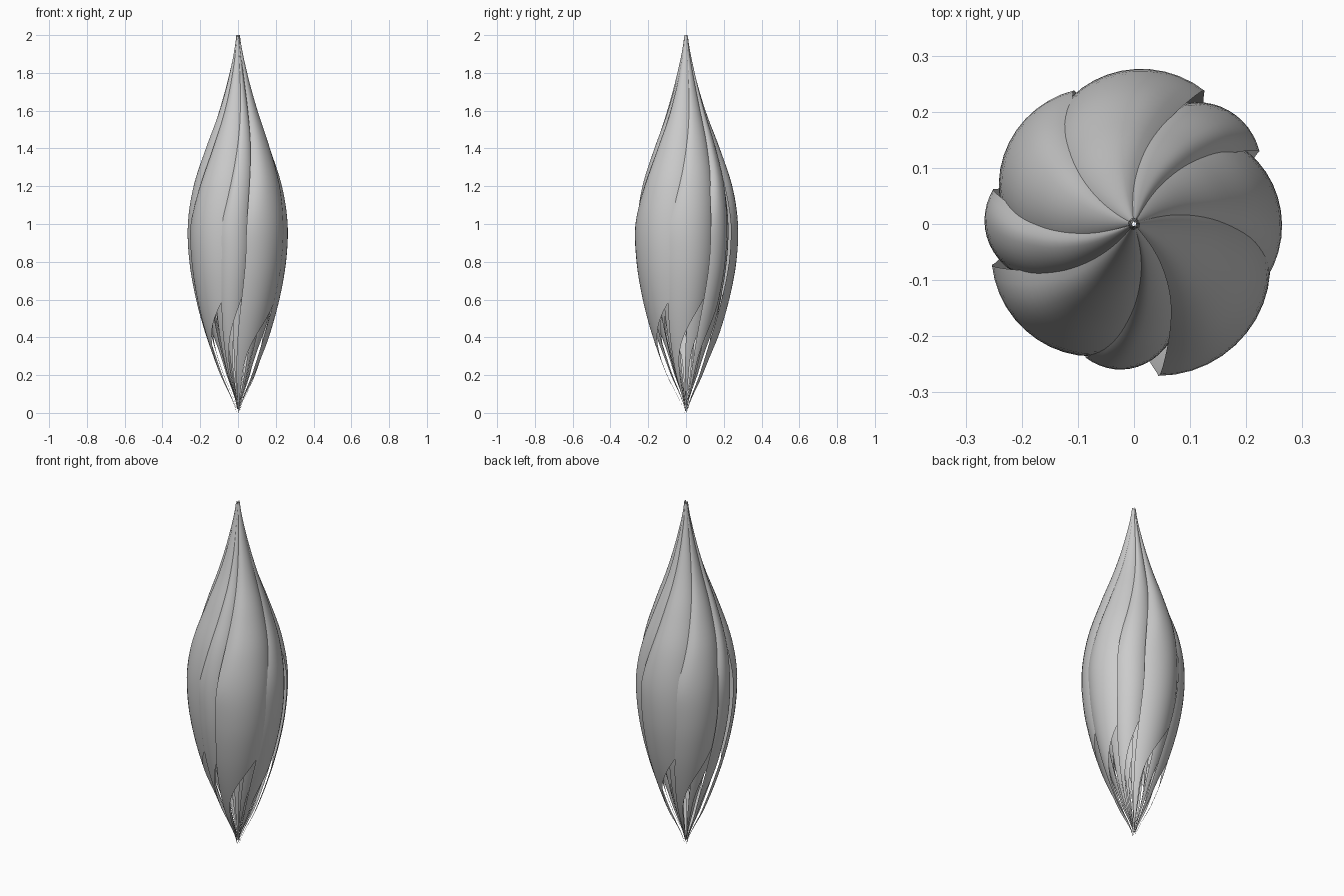
import bpy
import bmesh
from math import sin, cos, radians

cube = bpy.data.objects.get("Cube")
if cube:
    bpy.data.objects.remove(cube)

# Pale grey petal material
grey = bpy.data.materials.new("petal_grey")
grey.use_nodes = True
COLOUR = (0.6, 0.6, 0.6, 1)
grey.diffuse_color = COLOUR
grey.node_tree.nodes["Principled BSDF"].inputs["Base Color"].default_value = COLOUR

# Bud radius at even heights from base to tip
RADII = [0.008, 0.098, 0.170, 0.225, 0.260, 0.268, 0.238, 0.175, 0.104, 0.048, 0.010]
ROWS, COLS = 56, 14


def smooth(a, b, x):
    t = min(max((x - a) / (b - a), 0), 1)
    return t * t * (3 - 2 * t)


def bud_radius(t):
    """Catmull-Rom curve through the radii."""
    n = len(RADII) - 1
    i = min(int(t * n), n - 1)
    f = t * n - i
    p0, p1, p2, p3 = (RADII[min(max(i + k, 0), n)] for k in (-1, 0, 1, 2))
    return 0.5 * (2 * p1 + (p2 - p0) * f + (2 * p0 - 5 * p1 + 4 * p2 - p3) * f * f
                  + (3 * p1 - p0 - 3 * p2 + p3) * f ** 3)


def petal(name, edge, span, scale, base, tip):
    """Petal with a free edge at one angle, tucked under its neighbour at the other."""
    bm = bmesh.new()
    grid = []
    for j in range(ROWS + 1):
        t = j / ROWS
        z = 2 * t
        # narrow strip at the base, full overlapping width above
        reach = 0.3 + 1.15 * smooth(0.22, 0.85, z)
        twist = 30 * smooth(0.9, 1.9, z) - 14 * (1 - smooth(0.1, 0.9, z))
        tuck = smooth(0.95, 1.3, z)
        row = []
        for i in range(COLS + 1):
            u = reach * i / COLS
            r = 0.97 + 0.16 * u - 0.21 * u * u
            r -= 0.09 * tuck * max(0, 1 - u / 0.35) ** 2
            r *= bud_radius(t) * scale
            a = radians(edge + twist + span * u)
            row.append(bm.verts.new((r * cos(a), r * sin(a), base + (tip - base) * t)))
        grid.append(row)
    for low, high in zip(grid, grid[1:]):
        for i in range(COLS):
            bm.faces.new((low[i], low[i + 1], high[i + 1], high[i]))
    mesh = bpy.data.meshes.new(name)
    bm.to_mesh(mesh)
    bm.free()
    mesh.shade_smooth()
    mesh.materials.append(grey)
    obj = bpy.data.objects.new(name, mesh)
    bpy.context.collection.objects.link(obj)


# Outer petals: free edge angle, visible span, size
OUTER = [(30, 32, 0.99), (62, 52, 1.03), (114, 52, 1.0), (166, 30, 0.99),
         (196, 54, 1.01), (250, 29, 0.97), (279, 59, 1.05), (338, 52, 0.98)]
for k, (edge, span, size) in enumerate(OUTER):
    petal(f"outer_petal_{k + 1}", edge, span, size, 0.01 * (k % 3), 2 - 0.008 * (k % 3))

# Inner layers of petals, seen between the strips at the base
for layer, count, size in (("middle", 8, 0.85), ("inner", 7, 0.66), ("core", 5, 0.42)):
    for k in range(count):
        step = 360 / count
        petal(f"{layer}_petal_{k + 1}", 10 + step * k, step, size, 0.02 + 0.01 * (k % 2), 1.98)
